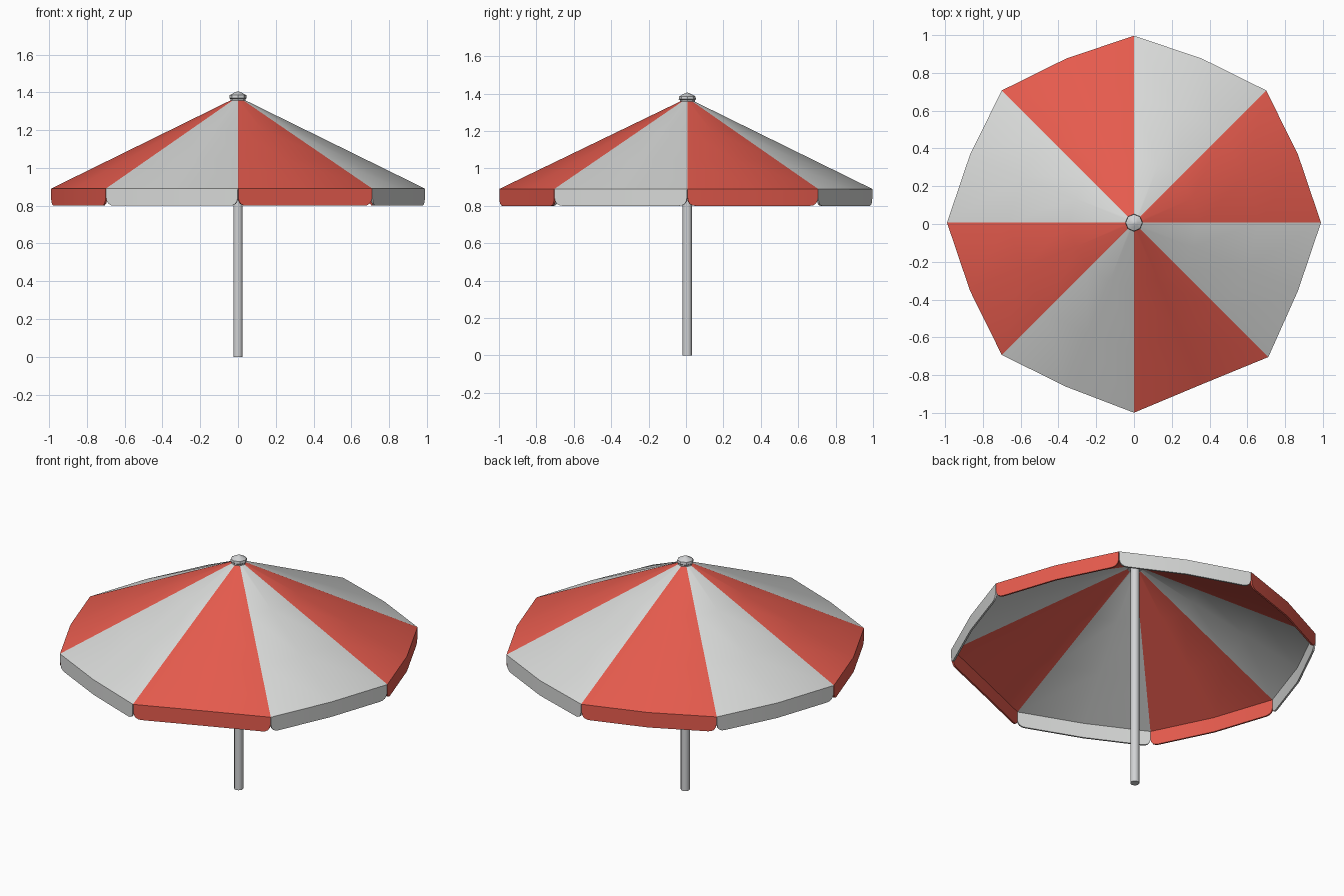
import bpy, bmesh, math
from mathutils import Vector

if "Cube" in bpy.data.objects:
    bpy.data.objects.remove(bpy.data.objects["Cube"])

CY = 0.007            # hub sits a touch behind the bounding centre
RIM_Z, HEM_Z = 0.89, 0.80


def material(name, rgb):
    m = bpy.data.materials.new(name)
    m.diffuse_color = (*rgb, 1)
    m.use_nodes = True
    m.node_tree.nodes["Principled BSDF"].inputs["Base Color"].default_value = m.diffuse_color
    return m


red = material("red fabric", (0.79, 0.105, 0.075))
white = material("white fabric", (0.69, 0.70, 0.69))
metal = material("light grey metal", (0.64, 0.65, 0.66))


def finish(name, bm, mats, thickness=0, angle=30):
    me = bpy.data.meshes.new(name)
    bm.to_mesh(me)
    bm.free()
    ob = bpy.data.objects.new(name, me)
    bpy.context.collection.objects.link(ob)
    for m in mats:
        me.materials.append(m)
    bpy.ops.object.select_all(action='DESELECT')
    bpy.context.view_layer.objects.active = ob
    ob.select_set(True)
    if thickness:
        mod = ob.modifiers.new("thickness", 'SOLIDIFY')
        mod.thickness = thickness
        mod.offset = -1
        bpy.ops.object.modifier_apply(modifier=mod.name)
    bpy.ops.object.shade_smooth_by_angle(angle=math.radians(angle))
    return ob


def polar(r, step, z):
    a = math.radians(22.5 * step)
    return Vector((r * math.cos(a), CY + r * math.sin(a), z))


def rim_radius(step):
    # even steps are rib tips, odd steps are the bowed panel middles
    if step % 2:
        return 0.928 if step == 13 else 0.94
    return 1.006 if step in (12, 14) else 0.99


rim = [polar(rim_radius(i), i, RIM_Z) for i in range(16)]
top = [polar(0.03 * (0.95 if i % 2 else 1), i, 1.362) for i in range(16)]

# canopy: eight panels in alternating colours
bm = bmesh.new()
rings = []
for k in range(4):
    t = k / 3
    rings.append([bm.verts.new(top[i].lerp(rim[i], t)) for i in range(16)])
for a, b in zip(rings, rings[1:]):
    for i in range(16):
        j = (i + 1) % 16
        f = bm.faces.new((a[i], b[i], b[j], a[j]))
        f.material_index = (i // 2) % 2
finish("canopy", bm, (red, white), 0.006)

# valance: hanging flaps with rounded lower corners
half = ((0.002, 0.845), (0.006, 0.825), (0.016, 0.810), (0.032, 0.802), (0.05, HEM_Z))
for p in range(8):
    A, M, B = rim[2 * p], rim[2 * p + 1], rim[(2 * p + 2) % 16]
    cols = [(A.lerp(M, d / (M - A).length), z) for d, z in half]
    cols.append((M, HEM_Z))
    cols += [(B.lerp(M, d / (M - B).length), z) for d, z in reversed(half)]
    bm = bmesh.new()
    up = [bm.verts.new(c) for c, z in cols]
    lo = [bm.verts.new((c.x, c.y, z)) for c, z in cols]
    for i in range(len(cols) - 1):
        bm.faces.new((up[i], lo[i], lo[i + 1], up[i + 1]))
    finish(f"valance_flap_{p + 1}", bm, (white if p % 2 else red,), 0.01)


def lathe(name, profile, sides, mat, angle):
    bm = bmesh.new()
    loops = [[bm.verts.new((r * math.cos(2 * math.pi * i / sides),
                            CY + r * math.sin(2 * math.pi * i / sides), z))
              for i in range(sides)] for r, z in profile]
    for a, b in zip(loops, loops[1:]):
        for i in range(sides):
            j = (i + 1) % sides
            bm.faces.new((a[i], a[j], b[j], b[i]))
    bm.faces.new(loops[0][::-1])
    bm.faces.new(loops[-1])
    return finish(name, bm, (mat,), 0, angle)


# pole and finial
lathe("pole", ((0.025, 0), (0.025, 1.36)), 12, metal, 40)
lathe("finial", ((0.04, 1.345), (0.04, 1.365), (0.046, 1.37), (0.044, 1.385),
                 (0.022, 1.397), (0.004, 1.405)), 8, metal, 30)
